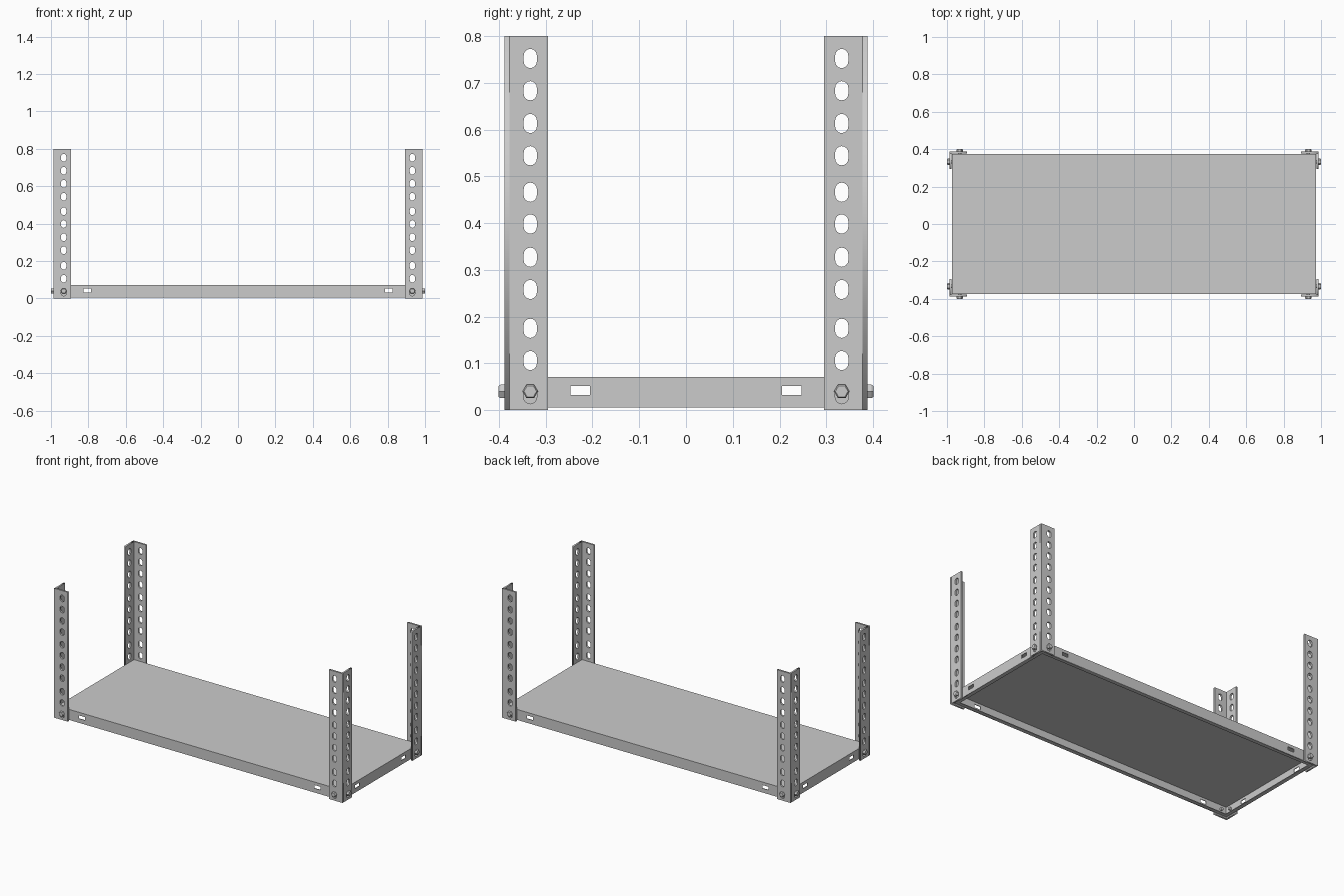
import bpy, bmesh, math
from mathutils import Vector, Matrix

if "Cube" in bpy.data.objects:
    bpy.data.objects.remove(bpy.data.objects["Cube"])

PX, PY, H = 0.987, 0.388, 0.80      # outer corner of the posts
TX, TY = 0.974, 0.375               # outer edge of the shelf
FL, T = 0.093, 0.011                # post flange width, thickness
HOLE = 0.055                        # hole line measured from post corner
ZB, ZT, S = 0.006, 0.071, 0.004     # shelf bottom, top, sheet thickness
HOLES_Z = [0.034, 0.106, 0.175, 0.258, 0.327, 0.398, 0.466, 0.544, 0.613, 0.683, 0.752]


def rect(u0, v0, u1, v1):
    return [(u0, v0), (u1, v0), (u1, v1), (u0, v1)]


def slot(u, v, w=0.028, h=0.041, n=8):
    r, d = w / 2, (h - w) / 2
    pts = []
    for i in range(n + 1):
        a = math.pi * i / n
        pts.append((u + r * math.cos(a), v + d + r * math.sin(a)))
    for i in range(n + 1):
        a = math.pi + math.pi * i / n
        pts.append((u + r * math.cos(a), v - d + r * math.sin(a)))
    return pts


def add_panel(bm, loops, thick, place):
    """Flat sheet with holes, (u, v, depth 0..thick) mapped into 3D by place."""
    cu = bpy.data.curves.new("profile", 'CURVE')
    cu.dimensions = '2D'
    cu.fill_mode = 'BOTH'
    cu.extrude = thick / 2
    for pts in loops:
        sp = cu.splines.new('POLY')
        sp.points.add(len(pts) - 1)
        for p, (u, v) in zip(sp.points, pts):
            p.co = (u, v, 0, 1)
        sp.use_cyclic_u = True
    ob = bpy.data.objects.new("profile", cu)
    bpy.context.collection.objects.link(ob)
    bpy.context.view_layer.update()
    me = bpy.data.meshes.new_from_object(ob.evaluated_get(bpy.context.evaluated_depsgraph_get()))
    for v in me.vertices:
        v.co = Vector(place(v.co.x, v.co.y, v.co.z + thick / 2))
    bm.from_mesh(me)
    bpy.data.objects.remove(ob)
    bpy.data.curves.remove(cu)
    bpy.data.meshes.remove(me)


def finish(bm, name):
    bmesh.ops.remove_doubles(bm, verts=bm.verts, dist=1e-5)
    bmesh.ops.recalc_face_normals(bm, faces=bm.faces)
    me = bpy.data.meshes.new(name)
    bm.to_mesh(me)
    bm.free()
    ob = bpy.data.objects.new(name, me)
    bpy.context.collection.objects.link(ob)
    return ob


def add_box(bm, x0, y0, z0, x1, y1, z1):
    m = Matrix.Translation(((x0 + x1) / 2, (y0 + y1) / 2, (z0 + z1) / 2))
    bmesh.ops.create_cube(bm, size=1, matrix=m @ Matrix.Diagonal((x1 - x0, y1 - y0, z1 - z0, 1)))


def add_bolt(bm, pos, out):
    """Hexagonal head on the outside of the post, shank pointing inward."""
    rot = Vector(out).to_track_quat('Z', 'Y').to_matrix().to_4x4()
    base = Matrix.Translation(pos) @ rot
    for r, z0, z1, n in ((0.0165, 0, 0.009, 6), (0.009, -0.03, 0.001, 16)):
        bmesh.ops.create_cone(bm, cap_ends=True, segments=n, radius1=r, radius2=r, depth=z1 - z0,
                              matrix=base @ Matrix.Translation((0, 0, (z0 + z1) / 2))
                              @ Matrix.Rotation(math.pi / 2, 4, 'Z'))
    # chamfered top of the head
    bmesh.ops.create_cone(bm, cap_ends=True, segments=6, radius1=0.0165, radius2=0.0135, depth=0.004,
                          matrix=base @ Matrix.Translation((0, 0, 0.011)) @ Matrix.Rotation(math.pi / 2, 4, 'Z'))


# perforated angle posts and their bolts
for sx, xn in ((-1, "left"), (1, "right")):
    for sy, yn in ((-1, "front"), (1, "back")):
        holes = [slot(HOLE, z) for z in HOLES_Z]
        bm = bmesh.new()
        add_panel(bm, [rect(0, 0, FL, H)] + holes, T,
                  lambda u, v, w: (sx * (PX - u), sy * (PY - w), v))
        add_panel(bm, [rect(T, 0, FL, H)] + holes, T,
                  lambda u, v, w: (sx * (PX - w), sy * (PY - u), v))
        finish(bm, f"{yn}_{xn}_post")
        bm = bmesh.new()
        add_bolt(bm, (sx * (PX - HOLE), sy * PY, 0.04), (0, sy, 0))
        add_bolt(bm, (sx * PX, sy * (PY - HOLE), 0.04), (sx, 0, 0))
        finish(bm, f"{yn}_{xn}_bolts")

# shelf: top sheet, slotted side walls, inward lips underneath
bm = bmesh.new()
add_box(bm, -TX, -TY, ZT - S, TX, TY, ZT)
finish(bm, "shelf_top")
LIP = 0.025
for s, yn, xn in ((-1, "front", "left"), (1, "back", "right")):
    for name, half, c, place in (
            (yn, TX, 0.806, lambda u, v, w: (u, s * (TY - w), v)),
            (xn, TY - S, 0.226, lambda u, v, w: (s * (TX - w), u, v))):
        bm = bmesh.new()
        cuts = [rect(k * c - 0.021, 0.032, k * c + 0.021, 0.052) for k in (-1, 1)]
        add_panel(bm, [rect(-half, ZB, half, ZT - S)] + cuts, S, place)
        finish(bm, f"shelf_{name}_wall")
        bm = bmesh.new()
        e = half - (S if name == yn else LIP - S)
        a, b = place(-e, ZB, S), place(e, ZB + S, LIP)
        add_box(bm, *[min(p, q) for p, q in zip(a, b)], *[max(p, q) for p, q in zip(a, b)])
        finish(bm, f"shelf_{name}_lip")
